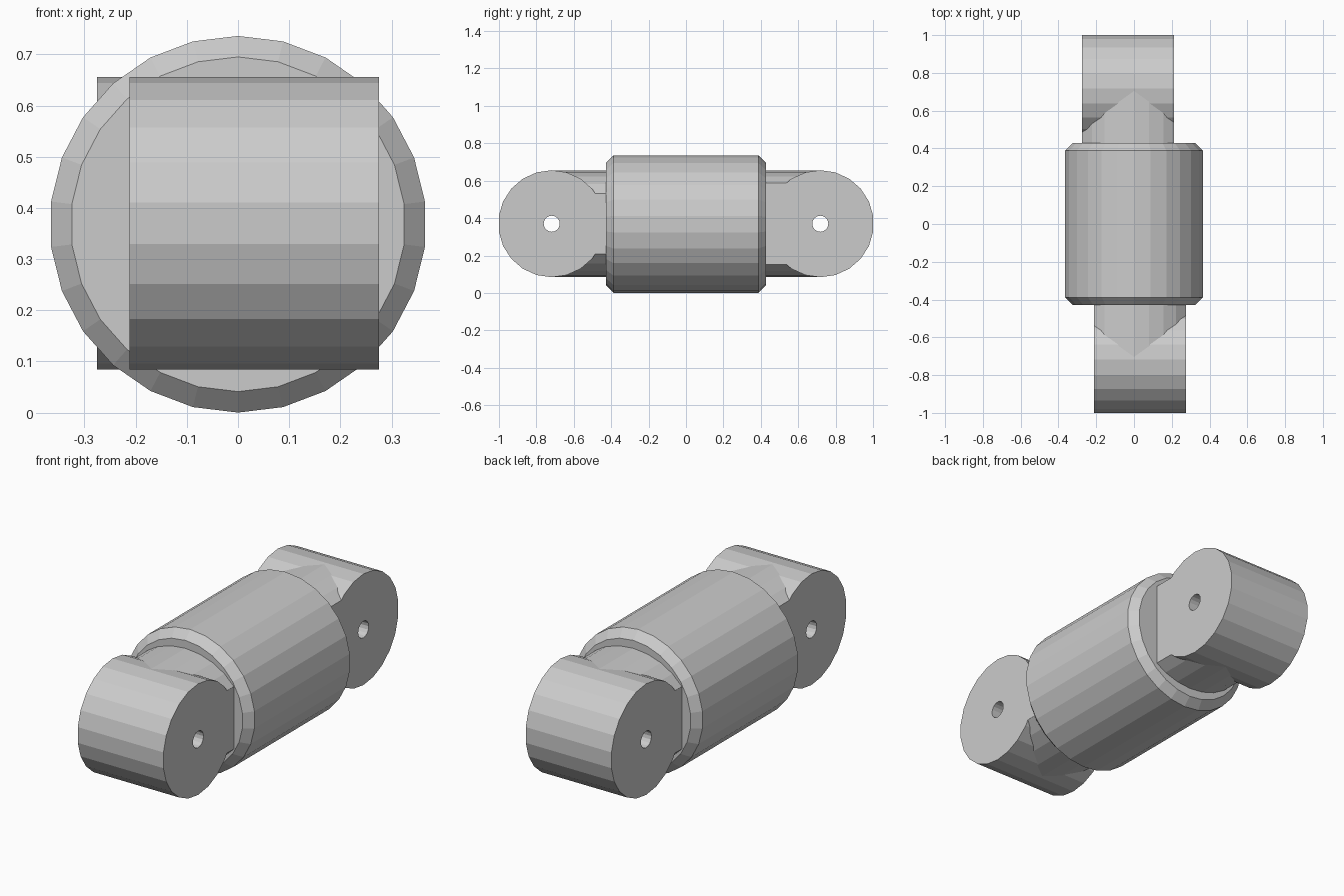
import bpy, bmesh
from math import pi
from mathutils import Matrix, Vector

if "Cube" in bpy.data.objects:
    bpy.data.objects.remove(bpy.data.objects["Cube"])

ZC = 0.368            # height of the common axis
PIVOT_Y = -0.718      # pivot of the front knuckle


def lathe_prism(name, rings, axis, sides, loc, scale=(1, 1, 1)):
    """Closed prism from (position, radius) rings; one corner points up."""
    from math import sin, cos
    bm = bmesh.new()
    loops = []
    for p, r in rings:
        ring = []
        for i in range(sides):
            a = 2 * pi * i / sides
            u, w = r * sin(a), r * cos(a)
            v = Vector((u, p, w)) if axis == 'Y' else Vector((p, u, w))
            ring.append(bm.verts.new(Vector([c * s for c, s in zip(v, scale)]) + Vector(loc)))
        loops.append(ring)
    for a, b in zip(loops, loops[1:]):
        for i in range(sides):
            j = (i + 1) % sides
            bm.faces.new((a[i], a[j], b[j], b[i]))
    bm.faces.new(loops[0])
    bm.faces.new(loops[-1])
    bmesh.ops.recalc_face_normals(bm, faces=bm.faces)
    me = bpy.data.meshes.new(name)
    bm.to_mesh(me)
    bm.free()
    ob = bpy.data.objects.new(name, me)
    bpy.context.collection.objects.link(ob)
    return ob


def boolean(ob, other, op):
    """Apply a boolean and remove the helper."""
    mod = ob.modifiers.new(op, 'BOOLEAN')
    mod.object, mod.operation, mod.solver = other, op, 'EXACT'
    bpy.context.view_layer.update()
    dg = bpy.context.evaluated_depsgraph_get()
    me = bpy.data.meshes.new_from_object(ob.evaluated_get(dg))
    ob.modifiers.clear()
    ob.data = me
    bpy.data.objects.remove(other)


def trim(ob, x, side):
    """Cut the mesh flat at x, closing the cut."""
    bm = bmesh.new()
    bm.from_mesh(ob.data)
    res = bmesh.ops.bisect_plane(bm, geom=bm.verts[:] + bm.edges[:] + bm.faces[:],
                                 plane_co=(x, 0, 0), plane_no=(side, 0, 0), clear_outer=True)
    edges = [e for e in res['geom_cut'] if isinstance(e, bmesh.types.BMEdge)]
    bmesh.ops.contextual_create(bm, geom=edges)
    bm.to_mesh(ob.data)
    bm.free()


# Chamfered barrel in the middle
lathe_prism("barrel", [(-0.428, 0.327), (-0.388, 0.368), (0.388, 0.368), (0.428, 0.327)],
            'Y', 26, (0, 0, ZC))

# Knuckle with its oval neck, trimmed flat on both sides
front = lathe_prism("front_knuckle", [(-0.5, 0.286), (0.5, 0.286)], 'X', 22, (0, PIVOT_Y, ZC + 0.002))
neck = lathe_prism("neck", [(PIVOT_Y + 0.01, 1), (-0.41, 1)], 'Y', 26, (0, 0, ZC + 0.002),
                   (0.335, 1, 0.284))
boolean(front, neck, 'UNION')
trim(front, -0.212, -1)
trim(front, 0.276, 1)

# Pin hole through the knuckle
pin = lathe_prism("pin_cutter", [(-0.6, 0.043), (0.6, 0.043)], 'X', 16, (0, PIVOT_Y, ZC + 0.002))
pin.hide_render = True
boolean(front, pin, 'DIFFERENCE')

# Opposite knuckle, turned half way round
back = front.copy()
back.data = front.data.copy()
back.name = "back_knuckle"
back.data.transform(Matrix.Rotation(pi, 4, 'Z'))
bpy.context.collection.objects.link(back)
